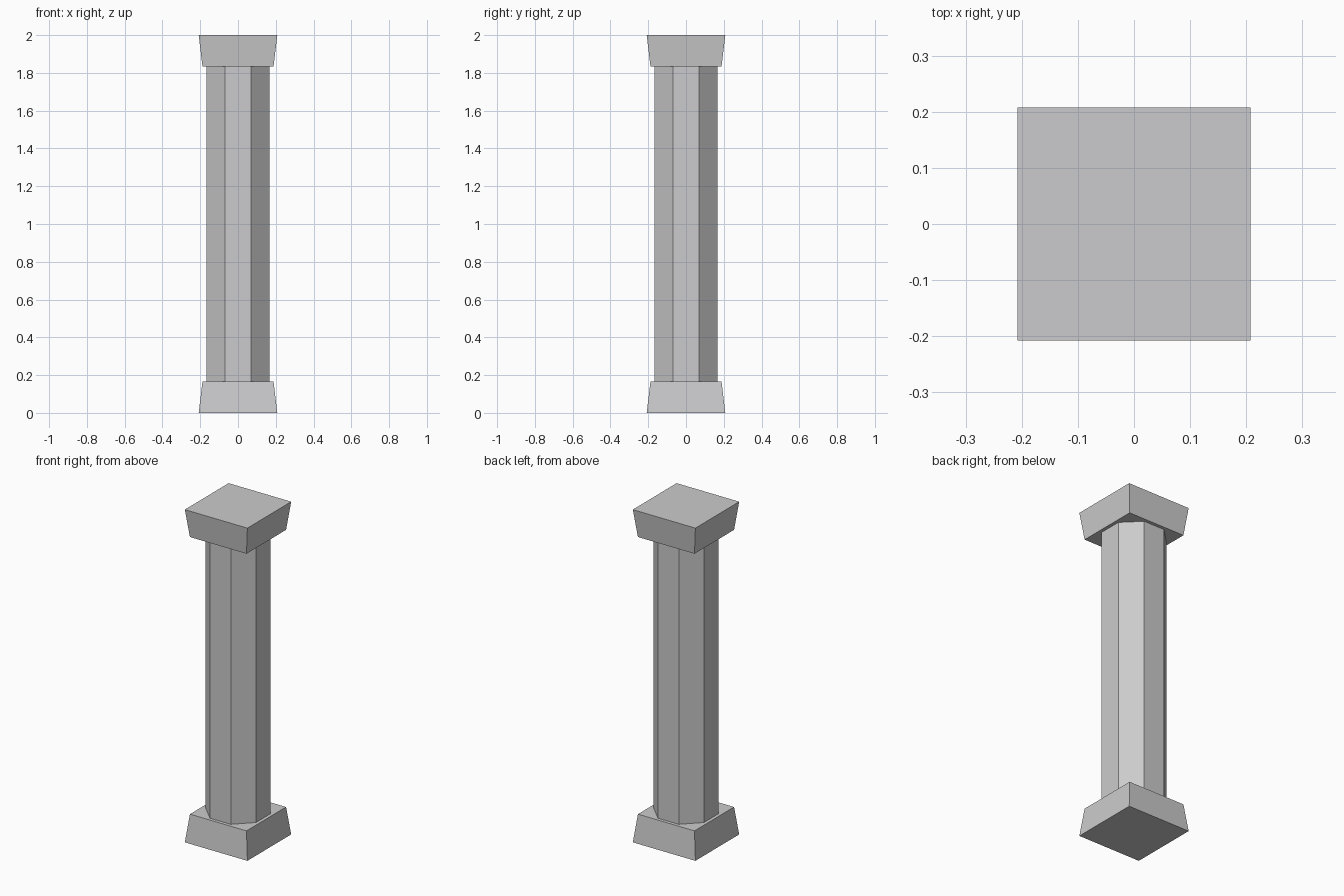
import bpy, bmesh, math

if "Cube" in bpy.data.objects:
    bpy.data.objects.remove(bpy.data.objects["Cube"])

stone = bpy.data.materials.new("grey_stone")
stone.diffuse_color = (0.6, 0.6, 0.61, 1)
stone.use_nodes = True
stone.node_tree.nodes["Principled BSDF"].inputs["Base Color"].default_value = stone.diffuse_color


def prism(name, sides, half_bottom, half_top, z0, z1):
    """Flat-faced prism; half widths are measured to the flat sides."""
    k = 1 / math.cos(math.pi / sides)
    bm = bmesh.new()
    rings = []
    for half, z in ((half_bottom, z0), (half_top, z1)):
        ring = []
        for i in range(sides):
            a = (i + 0.5) * 2 * math.pi / sides
            ring.append(bm.verts.new((half * k * math.cos(a), half * k * math.sin(a), z)))
        rings.append(ring)
    low, high = rings
    bm.faces.new(low[::-1])
    bm.faces.new(high)
    for i in range(sides):
        j = (i + 1) % sides
        bm.faces.new((low[i], low[j], high[j], high[i]))
    mesh = bpy.data.meshes.new(name)
    bm.to_mesh(mesh)
    bm.free()
    mesh.materials.append(stone)
    obj = bpy.data.objects.new(name, mesh)
    bpy.context.collection.objects.link(obj)
    return obj


# Square tapered base, octagonal shaft, mirrored capital
prism("base", 4, 0.208, 0.188, 0, 0.167)
prism("shaft", 8, 0.168, 0.168, 0.167, 1.833)
prism("capital", 4, 0.188, 0.208, 1.833, 2.0)
